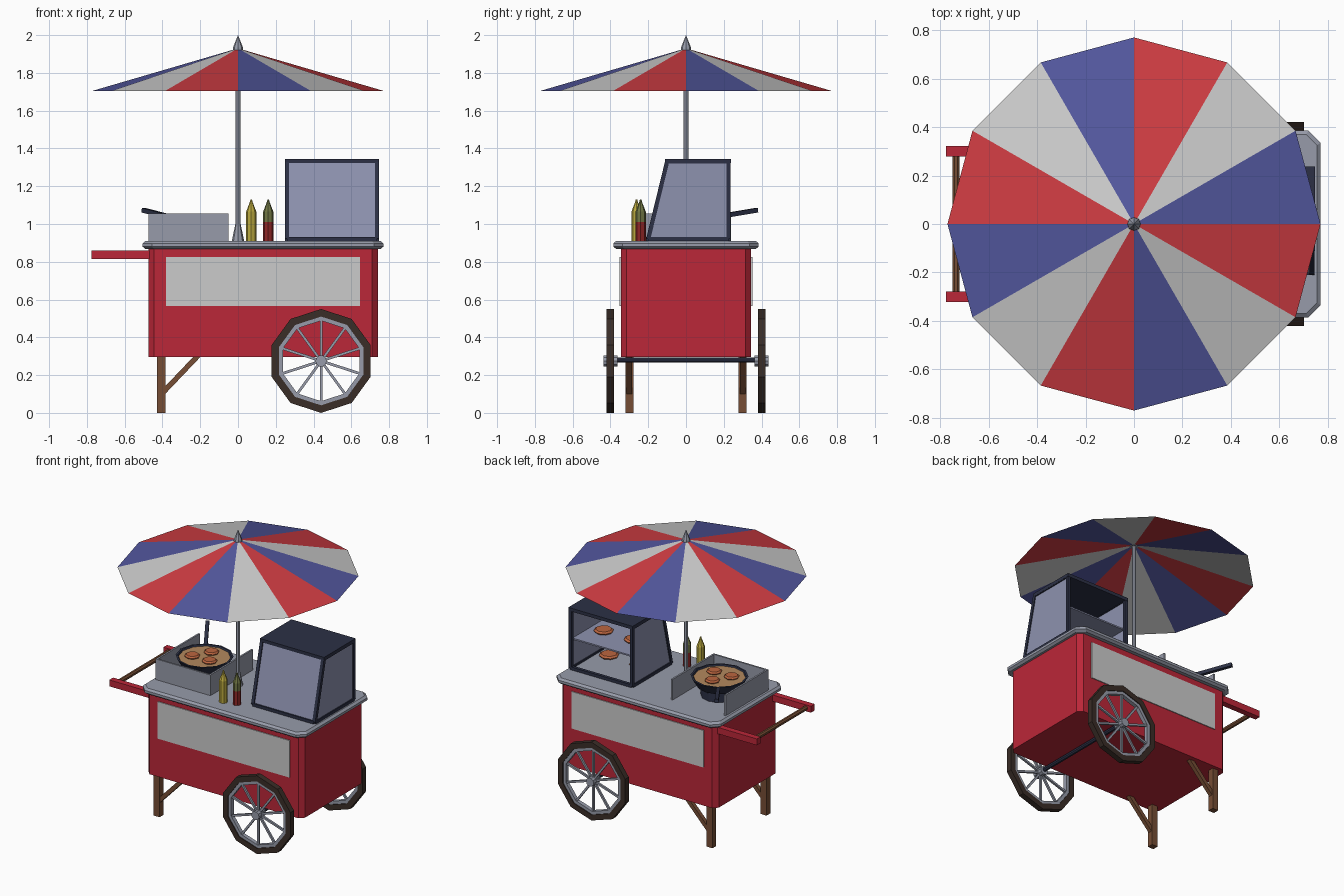
import bpy, bmesh, math
from mathutils import Vector, Matrix

if "Cube" in bpy.data.objects:
    bpy.data.objects.remove(bpy.data.objects["Cube"])


def material(name, r, g, b):
    m = bpy.data.materials.new(name)
    m.diffuse_color = (r, g, b, 1)
    m.use_nodes = True
    m.node_tree.nodes["Principled BSDF"].inputs["Base Color"].default_value = m.diffuse_color
    return m


RED = material("red_paint", .5, .02, .04)
STRIPE = material("red_fabric", .62, .045, .055)
BLUE = material("blue_fabric", .085, .095, .34)
WHITE = material("pale_grey", .65, .65, .65)
STEEL = material("steel", .31, .33, .4)
NAVY = material("dark_metal", .025, .03, .06)
GLASS = material("tinted_glass", .27, .29, .43)
WOOD = material("wood", .18, .075, .035)
TYRE = material("tyre", .042, .026, .02)
GRAIN = material("fried_base", .45, .25, .11)
PATTY = material("patty", .5, .13, .05)
YELLOW = material("mustard", .5, .4, .05)
OLIVE = material("olive", .17, .19, .06)
DARKRED = material("ketchup", .28, .02, .02)


def loft(name, rings, mat, loop=False, matrix=None):
    """Skin rings of points; cap the ends unless the rings form a loop."""
    bm = bmesh.new()
    vs = [[bm.verts.new(p) for p in ring] for ring in rings]
    n = len(vs[0])
    pairs = list(zip(vs, vs[1:])) + ([(vs[-1], vs[0])] if loop else [])
    for a, b in pairs:
        for i in range(n):
            j = (i + 1) % n
            bm.faces.new((a[i], a[j], b[j], b[i]))
    if not loop:
        bm.faces.new(vs[0][::-1])
        bm.faces.new(vs[-1])
    bmesh.ops.remove_doubles(bm, verts=bm.verts, dist=1e-5)
    bmesh.ops.recalc_face_normals(bm, faces=bm.faces)
    me = bpy.data.meshes.new(name)
    bm.to_mesh(me)
    bm.free()
    me.materials.append(mat)
    ob = bpy.data.objects.new(name, me)
    if matrix:
        ob.matrix_world = matrix
    bpy.context.collection.objects.link(ob)
    return ob


def lathe(name, profile, n, mat, loc=(0, 0, 0), rot=None, phase=0, loop=False):
    rings = [[(r * math.cos(phase + math.tau * i / n), r * math.sin(phase + math.tau * i / n), h)
              for i in range(n)] for r, h in profile]
    m = Matrix.Translation(loc) @ (rot or Matrix())
    return loft(name, rings, mat, loop, m)


def rod(name, p, q, r, mat, n=4):
    """Bar from p to q; for n=4, r is the half width."""
    d = Vector(q) - Vector(p)
    rr = r / math.cos(math.pi / n)
    return lathe(name, [(rr, 0), (rr, d.length)], n, mat, p,
                 d.to_track_quat('Z', 'Y').to_matrix().to_4x4(), math.pi / n)


def outline(x0, x1, y0, y1, c, z):
    """Rectangle with cut corners."""
    return [(x, y, z) for x, y in ((x0 + c, y0), (x1 - c, y0), (x1, y0 + c), (x1, y1 - c),
                                   (x1 - c, y1), (x0 + c, y1), (x0, y1 - c), (x0, y0 + c))]


def box(name, x0, x1, y0, y1, z0, z1, mat):
    return loft(name, [[(x0, y0, z), (x1, y0, z), (x1, y1, z), (x0, y1, z)] for z in (z0, z1)], mat)


# cart body and counter
loft("cart_body", [outline(-.475, .74, -.345, .345, .03, z) for z in (.295, .88)], RED)
loft("counter", [outline(-.49, .755, -.37, .37, .045, .868),
                 outline(-.505, .77, -.385, .385, .05, .88),
                 outline(-.505, .77, -.385, .385, .05, .897),
                 outline(-.49, .755, -.37, .37, .045, .91)], STEEL)

# wheels with ten spokes, and axle
side_on = Matrix.Rotation(math.pi / 2, 4, 'X')
for s, label in ((-1, "front"), (1, "back")):
    c = Vector((.44, s * .4, .275))
    for part, ro, ri, w, mat in (("tyre", .275, .235, .02, TYRE), ("rim", .237, .213, .014, STEEL)):
        lathe(f"{label}_{part}", [(ro, -w), (ro, w), (ri, w), (ri, -w)], 10, mat, c,
              side_on, math.pi / 2, True)
    lathe(f"{label}_hub", [(.03, -.038), (.03, .038)], 10, STEEL, c, side_on)
    for i in range(5):
        a = math.pi / 2 + math.pi * i / 5
        v = Vector((math.cos(a), 0, math.sin(a))) * .22
        rod(f"{label}_spokes", c - v, c + v, .007, STEEL)
rod("axle", (.44, -.39, .28), (.44, .39, .28), .014, NAVY, 8)

# side panels, legs, braces and push handles, mirrored front to back
for s, label in ((-1, "front"), (1, "back")):
    y = s * .3
    box(f"{label}_panel", -.38, .645, s * .347 - .004, s * .347 + .004, .565, .825, WHITE)
    box(f"{label}_leg", -.43, -.385, y - .021, y + .021, 0, .3, WOOD)
    rod(f"{label}_brace", (-.405, y, .1), (-.205, y, .31), .014, WOOD)
    box(f"{label}_handle", -.775, -.46, y - .021, y + .021, .815, .86, RED)
rod("push_bar", (-.735, -.29, .838), (-.735, .29, .838), .015, WOOD, 8)

# umbrella: twelve panels in three repeating colours
lathe("pole_foot", [(.034, .905), (.014, 1.0)], 8, STEEL)
lathe("pole", [(.014, .905), (.014, 1.93)], 8, STEEL)
lathe("finial", [(.028, 1.92), (.026, 1.935), (0, 2.0)], 8, STEEL)
rim = [(.77 * math.cos(math.tau * i / 12), .77 * math.sin(math.tau * i / 12), 1.705) for i in range(12)]
me = bpy.data.meshes.new("canopy")
me.from_pydata(rim + [(0, 0, 1.93)], [], [(i, (i + 1) % 12, 12) for i in range(12)])
for m in (BLUE, WHITE, STRIPE):
    me.materials.append(m)
for p in me.polygons:
    p.material_index = p.index % 3
bpy.context.collection.objects.link(bpy.data.objects.new("canopy", me))

# griddle guard, open at the back, with burner and pan
box("guard_front", -.475, -.05, -.235, -.223, .905, 1.055, STEEL)
for x in (-.475, -.062):
    box("guard_side", x, x + .012, -.235, .237, .905, 1.055, STEEL)
lathe("burner", [(.12, .905), (.12, .985)], 12, NAVY, (-.26, 0, 0))
lathe("pan", [(.145, .98), (.185, 1.045), (.172, 1.045), (.165, 1.03)], 12, NAVY, (-.26, 0, 0))
lathe("pan_filling", [(.166, 1.025), (.166, 1.036)], 12, GRAIN, (-.26, 0, 0))
rod("pan_handle", (-.355, .148, 1.035), (-.5, .375, 1.073), .012, NAVY)


def patty(x, y, z, r):
    lathe("patty", [(r * .9, 0), (r, .01), (r * .8, .02)], 8, PATTY, (x, y, z))


for a in (90, 210, 330):
    patty(-.26 + .078 * math.cos(math.radians(a)), .078 * math.sin(math.radians(a)), 1.034, .05)

# sauce bottles
for x, y, low, high, label in ((.07, -.262, YELLOW, YELLOW, "mustard"), (.16, -.24, DARKRED, OLIVE, "sauce")):
    lathe(f"{label}_bottle_base", [(.027, .905), (.027, 1.01)], 8, low, (x, y, 0))
    lathe(f"{label}_bottle_top", [(.027, 1.01), (.027, 1.065), (.008, 1.115), (.004, 1.13)], 8, high, (x, y, 0))

# display case: sloped front, open back
X0, X1 = .26, .735
side = [(-.2, .92), (.225, .92), (.225, 1.33), (-.1, 1.33)]
for x in (X0, X1):
    loft("case_side_glass", [[(x + d, y, z) for y, z in side] for d in (-.004, .004)], GLASS)
    for i in range(4):
        (ya, za), (yb, zb) = side[i], side[(i + 1) % 4]
        if i == 1:
            box("case_post", x - .011, x + .011, ya - .011, ya + .011, za, zb, NAVY)
        else:
            rod("case_frame", (x, ya, za), (x, yb, zb), .011, NAVY)
loft("case_front_glass", [[(x, -.2 + d, .92), (x, -.192 + d, .92), (x, -.092 + d, 1.33), (x, -.1 + d, 1.33)]
                          for x in (X0, X1) for d in (-.004,)], GLASS)
for y in (-.2, .225):
    rod("case_bottom_rail", (X0, y, .92), (X1, y, .92), .011, NAVY)
box("case_roof", X0 - .012, X1 + .012, -.112, .238, 1.322, 1.345, NAVY)
box("case_shelf", X0, X1, -.145, .215, 1.115, 1.125, GLASS)
box("case_floor", X0, X1, -.195, .22, .905, .918, STEEL)
for x in (.39, .625):
    patty(x, .02, 1.125, .065)
    patty(x + .015, -.06, .918, .065)
